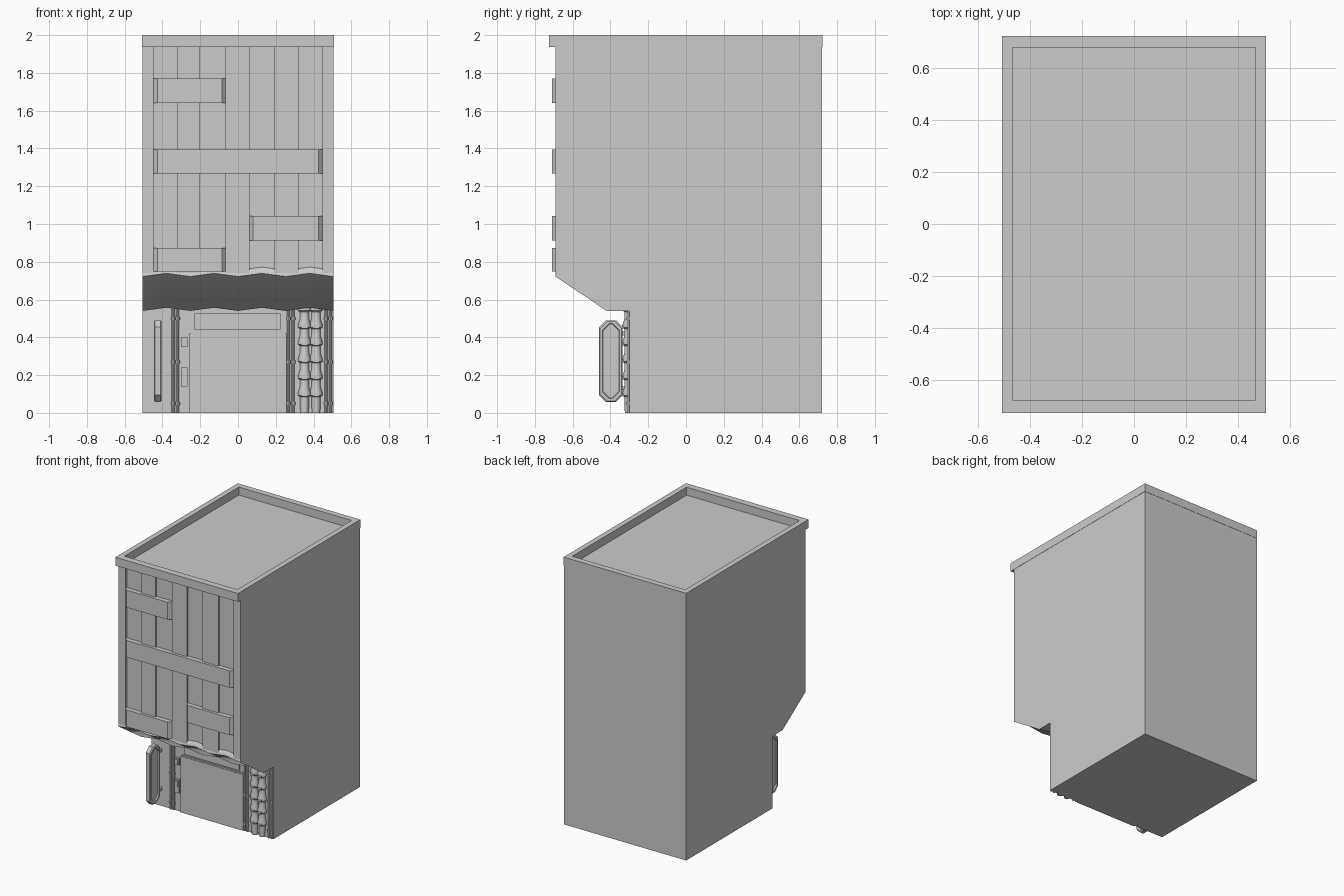
import bpy, bmesh, math

if "Cube" in bpy.data.objects:
    bpy.data.objects.remove(bpy.data.objects["Cube"])


def finish(name, bm, smooth=False):
    bmesh.ops.recalc_face_normals(bm, faces=bm.faces)
    me = bpy.data.meshes.new(name)
    bm.to_mesh(me)
    bm.free()
    ob = bpy.data.objects.new(name, me)
    bpy.context.collection.objects.link(ob)
    if smooth:
        bpy.ops.object.select_all(action='DESELECT')
        ob.select_set(True)
        bpy.context.view_layer.objects.active = ob
        bpy.ops.object.shade_smooth_by_angle(angle=math.radians(35))
    return ob


def loft(name, sections, smooth=False):
    """Join closed sections of equal point count and cap both ends."""
    bm = bmesh.new()
    rings = [[bm.verts.new(p) for p in s] for s in sections]
    n = len(rings[0])
    for a, b in zip(rings, rings[1:]):
        for i in range(n):
            j = (i + 1) % n
            bm.faces.new((a[i], a[j], b[j], b[i]))
    bm.faces.new(rings[0])
    bm.faces.new(rings[-1])
    return finish(name, bm, smooth)


def box(name, x, y, z):
    return loft(name, [[(x[0], y[0], h), (x[1], y[0], h), (x[1], y[1], h), (x[0], y[1], h)] for h in z])


def lathe(name, x, y, profile, sides=12):
    """Round upright part from (radius, z) pairs."""
    return loft(name, [[(x + r * math.cos(2 * math.pi * k / sides),
                         y + r * math.sin(2 * math.pi * k / sides), z)
                        for k in range(sides)] for r, z in profile], True)


# main body with rippled underside of the overhang
W = 0.505
sections = []
for i in range(9):
    x = -W + 2 * W * i / 8
    w = 0.017 * (i % 2)
    sections.append([(x, y, z) for y, z in (
        (0.72, 0), (0.72, 1.94), (-0.675, 1.94), (-0.675, 0.755 + w), (-0.688, 0.742 + w),
        (-0.692, 0.722 + w), (-0.42, 0.54 + w), (-0.30, 0.54 + w), (-0.30, 0))])
loft("building_body", sections, True)

# roof parapet ring
bm = bmesh.new()
rings = []
for hx, y0, y1, z in ((W + .002, -.725, .722, 1.937), (W + .002, -.725, .722, 2.0),
                      (.467, -.675, .677, 2.0), (.467, -.675, .677, 1.937)):
    rings.append([bm.verts.new(p) for p in ((-hx, y0, z), (hx, y0, z), (hx, y1, z), (-hx, y1, z))])
for k in range(4):
    a, b = rings[k], rings[(k + 1) % 4]
    for i in range(4):
        bm.faces.new((a[i], a[(i + 1) % 4], b[(i + 1) % 4], b[i]))
finish("roof_parapet", bm)

# proud vertical planks, alternating with the recessed wall
for x0, x1 in ((-W, -.447), (-.32, -.2), (-.065, .06), (.19, .32), (.447, W)):
    box("wall_plank", (x0, x1), (-.69, -.67), (.74, 1.938))

# horizontal boards with sloped ends
for x0, x1, z0, z1 in ((-.447, -.065, 1.64, 1.77), (-.447, .447, 1.268, 1.394),
                       (.06, .447, .913, 1.043), (-.447, -.065, .748, .874)):
    loft("cross_board", [[(x0, -.674, z), (x0, -.69, z), (x0 + .02, -.71, z),
                          (x1 - .02, -.71, z), (x1, -.69, z), (x1, -.674, z)] for z in (z0, z1)])

# door and transom panel
box("door", (-.257, .257), (-.31, -.29), (0, .42))
box("door_top_rail", (-.25, .25), (-.306, -.29), (.42, .43))
box("transom_panel", (-.23, .225), (-.312, -.29), (.442, .525))

# wall boxes beside the door, each with a raised cover
for z0, z1, c0, c1 in ((.35, .40, .358, .392), (.14, .24, .19, .23)):
    box("wall_box", (-.303, -.268), (-.316, -.29), (z0, z1))
    box("wall_box_cover", (-.296, -.275), (-.322, -.31), (c0, c1))

# drain pipes in pairs with collars
for cx in (-.332, .28, .478):
    for dx in (-.012, .012):
        prof = [(.008, 0)]
        for z in (.05, .27, .5):
            prof += [(.008, z - .008), (.012, z - .008), (.012, z + .008), (.008, z + .008)]
        prof.append((.008, .55))
        lathe("drain_pipe", cx + dx, -.303, prof, 8)

# strings of flared segments
for cx in (.352, .413):
    prof = [(.022, 0)]
    for i in range(6):
        z = .095 + .09 * i
        prof += [(.024, z - .012), (.034, z - .002), (.034, z + .012), (.025, z + .04)]
    lathe("hanging_string", cx, -.302, prof[:-1] + [(.025, .55)], 12)
    for i in range(6):
        z = .095 + .09 * i
        if z < .5:
            box("string_tag", (cx - .016, cx + .016), (-.338, -.30), (z - .007, z + .007))


# projecting sign with chamfered corners and inset faces
def octagon(x, inset):
    y0, y1, z0, z1, c = -.46 + inset, -.335 - inset, .058 + inset, .49 - inset, .036
    return [(x, y0 + c, z0), (x, y1 - c, z0), (x, y1, z0 + c), (x, y1, z1 - c),
            (x, y1 - c, z1), (x, y0 + c, z1), (x, y0, z1 - c), (x, y0, z0 + c)]


loft("side_sign", [octagon(x, i) for x, i in (
    (-.436, .02), (-.445, .017), (-.445, .006), (-.439, 0),
    (-.411, 0), (-.405, .006), (-.405, .017), (-.414, .02))])
for z in (.12, .41):
    box("sign_bracket", (-.433, -.417), (-.345, -.29), (z, z + .02))
